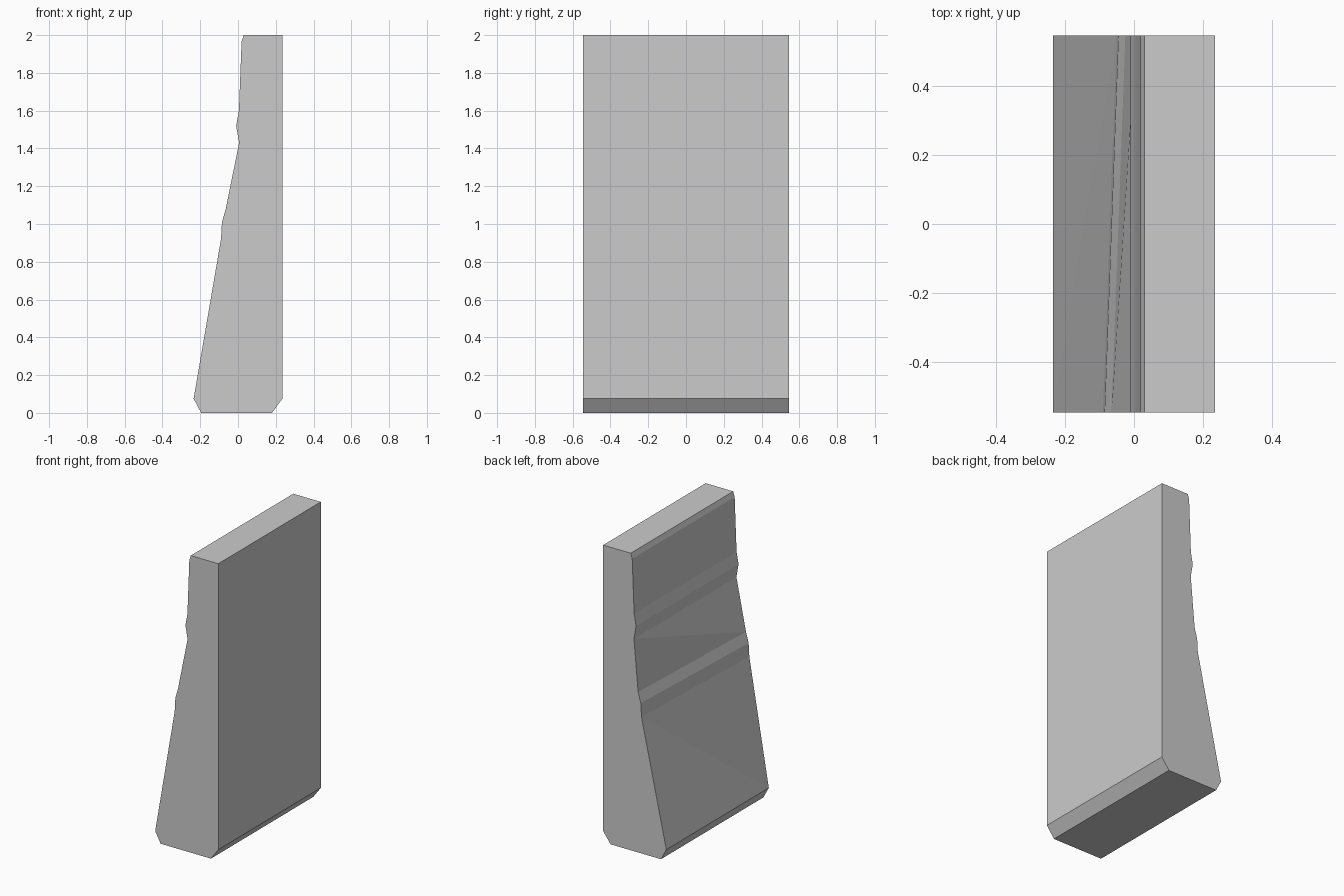
import bpy
import bmesh

cube = bpy.data.objects.get("Cube")
if cube:
    bpy.data.objects.remove(cube, do_unlink=True)

HALF_DEPTH = 0.545

# Shared base, flat wall side and top of the cross-section (x, z)
shared = [(-0.235, 0.075), (-0.195, 0), (0.18, 0), (0.235, 0.075),
          (0.235, 2), (0.03, 2), (0.019, 1.965), (0.005, 1.6),
          (-0.01, 1.52), (0.006, 1.43)]

# The lower ledge sits deeper at the back end than at the front
ledge = [(-0.065, 1.08), (-0.085, 1.01), (-0.09, 0.92)]
BACK_SHIFT = 0.04


def add_profile(bm, y, shift):
    points = shared + [(x + shift, z) for x, z in ledge]
    return [bm.verts.new((x, y, z)) for x, z in points]


# Slab with a stepped, sloping side
bm = bmesh.new()
front = add_profile(bm, -HALF_DEPTH, 0)
back = add_profile(bm, HALF_DEPTH, BACK_SHIFT)
bm.faces.new(front)
bm.faces.new(list(reversed(back)))
count = len(front)
twisted = (len(shared) - 1, count - 1)
for i in range(count):
    j = (i + 1) % count
    if i in twisted:
        # Twisted slopes are split along one diagonal
        bm.faces.new((front[i], back[i], front[j]))
        bm.faces.new((back[i], back[j], front[j]))
    else:
        bm.faces.new((front[i], back[i], back[j], front[j]))
bmesh.ops.recalc_face_normals(bm, faces=bm.faces[:])

mesh = bpy.data.meshes.new("sloped_slab")
bm.to_mesh(mesh)
bm.free()
slab = bpy.data.objects.new("sloped_slab", mesh)
bpy.context.collection.objects.link(slab)

# Plain grey
grey = bpy.data.materials.new("light_grey")
grey.use_nodes = True
color = (0.6, 0.6, 0.6, 1)
grey.diffuse_color = color
for node in grey.node_tree.nodes:
    if node.type == "BSDF_PRINCIPLED":
        node.inputs["Base Color"].default_value = color
mesh.materials.append(grey)
